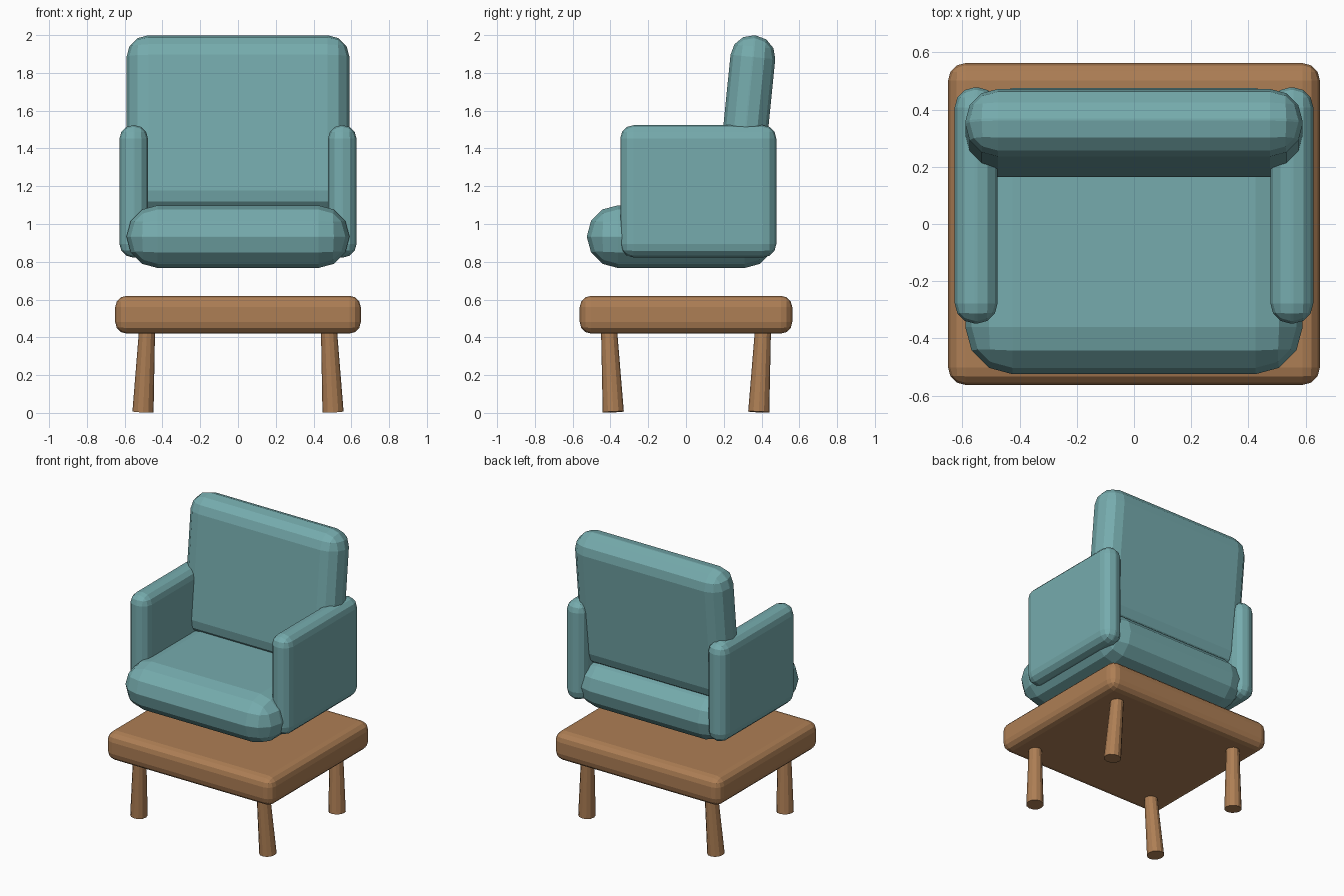
import bpy
from mathutils import Vector

if "Cube" in bpy.data.objects:
    bpy.data.objects.remove(bpy.data.objects["Cube"])


def material(name, color):
    m = bpy.data.materials.new(name)
    m.diffuse_color = (*color, 1)
    m.use_nodes = True
    m.node_tree.nodes["Principled BSDF"].inputs["Base Color"].default_value = m.diffuse_color
    return m


FABRIC = material("teal_fabric", (0.18, 0.41, 0.42))
WOOD = material("warm_wood", (0.42, 0.21, 0.09))


def rounded_box(name, center, size, radius, mat, tilt=0.0):
    """Box with faceted three-segment rounded edges, tilted about x."""
    bpy.ops.mesh.primitive_cube_add(size=1, location=center)
    ob = bpy.context.object
    ob.name = name
    for v in ob.data.vertices:
        v.co = Vector(c * s for c, s in zip(v.co, size))
    ob.rotation_euler.x = tilt
    bevel = ob.modifiers.new("rounding", 'BEVEL')
    bevel.width = radius
    bevel.segments = 3
    bevel.limit_method = 'NONE'
    ob.data.materials.append(mat)
    return ob


def leg(name, foot, top):
    """Tapered round leg, wider at the foot."""
    foot, top = Vector(foot), Vector(top)
    axis = top - foot
    bpy.ops.mesh.primitive_cone_add(vertices=12, radius1=0.056, radius2=0.042,
                                    depth=axis.length, location=(foot + top) / 2)
    ob = bpy.context.object
    ob.name = name
    ob.rotation_euler = Vector((0, 0, 1)).rotation_difference(axis).to_euler()
    ob.data.materials.append(WOOD)


# Wooden platform
rounded_box("base_platform", (0, 0, 0.52), (1.30, 1.125, 0.20), 0.06, WOOD)

# Four splayed legs
for sx, side in ((-1, "left"), (1, "right")):
    for sy, end in ((-1, "front"), (1, "back")):
        leg(f"{end}_{side}_leg", (sx * 0.503, sy * 0.385, 0.005),
            (sx * 0.481, sy * 0.408, 0.45))

# Upholstery: seat cushion, reclined backrest and two arms
rounded_box("seat_cushion", (0, -0.025, 0.933), (1.18, 1.0, 0.332), 0.165, FABRIC)
rounded_box("backrest", (0, 0.318, 1.525), (1.18, 0.238, 0.952), 0.115, FABRIC, tilt=-0.1)
for sx, side in ((-1, "left"), (1, "right")):
    rounded_box(f"{side}_armrest", (sx * 0.552, 0.065, 1.173), (0.15, 0.826, 0.70),
                0.07, FABRIC)
